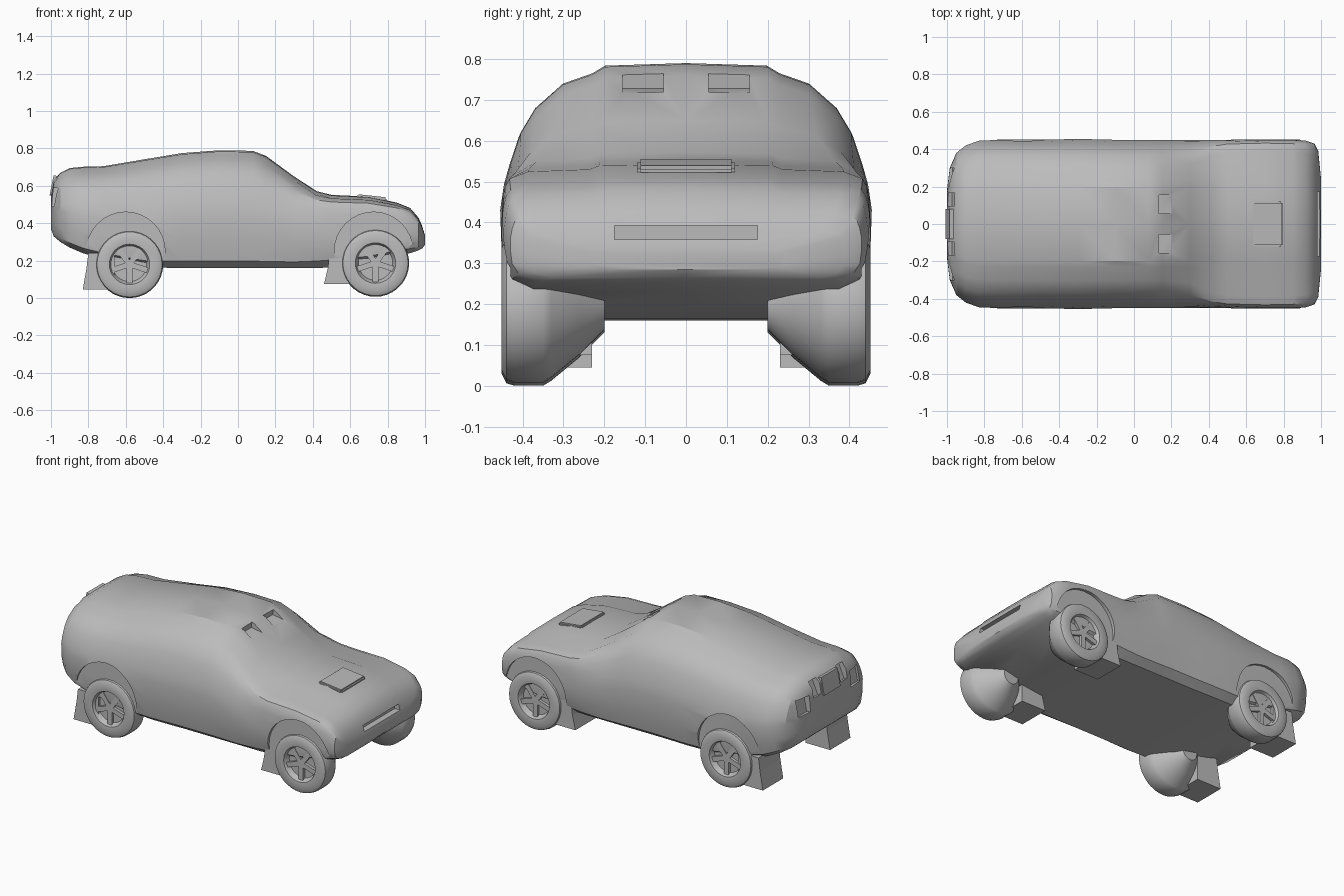
import bpy, bmesh, math
from mathutils import Matrix, Vector

cube = bpy.data.objects.get("Cube")
if cube:
    bpy.data.objects.remove(cube)

GREY = bpy.data.materials.new("plain grey")
GREY.use_nodes = True
tone = (0.5, 0.5, 0.5, 1)
GREY.diffuse_color = tone
GREY.node_tree.nodes["Principled BSDF"].inputs["Base Color"].default_value = tone


def finish(bm, name, smooth=30):
    """Turn a bmesh into a named, coloured object."""
    bmesh.ops.recalc_face_normals(bm, faces=bm.faces)
    mesh = bpy.data.meshes.new(name)
    bm.to_mesh(mesh)
    bm.free()
    obj = bpy.data.objects.new(name, mesh)
    bpy.context.collection.objects.link(obj)
    mesh.materials.append(GREY)
    if smooth:
        shade(obj, smooth)
    return obj


def shade(obj, angle):
    bpy.ops.object.select_all(action='DESELECT')
    obj.select_set(True)
    bpy.context.view_layer.objects.active = obj
    bpy.ops.object.shade_smooth_by_angle(angle=math.radians(angle))


def skin(bm, rings, closed=True):
    """Join consecutive rings of points with quads and cap both ends."""
    rows = [[bm.verts.new(p) for p in ring] for ring in rings]
    n = len(rows[0])
    for a, b in zip(rows, rows[1:]):
        for i in range(n):
            j = (i + 1) % n
            bm.faces.new((a[i], a[j], b[j], b[i]))
    bm.faces.new(rows[0])
    bm.faces.new(rows[-1])


def box(name, centre, size, tilt=0, smooth=0):
    bm = bmesh.new()
    mat = (Matrix.Translation(centre) @ Matrix.Rotation(tilt, 4, 'Y')
           @ Matrix.Diagonal((*size, 1)))
    bmesh.ops.create_cube(bm, size=1, matrix=mat)
    return finish(bm, name, smooth)


def cut(target, cutter):
    cutter.hide_render = True
    mod = target.modifiers.new("cut", 'BOOLEAN')
    mod.operation, mod.solver, mod.object = 'DIFFERENCE', 'EXACT', cutter
    bpy.context.view_layer.objects.active = target
    bpy.ops.object.modifier_apply(modifier=mod.name)
    bpy.data.objects.remove(cutter)


# Half cross-sections (height fraction, width fraction)
CABIN = [(0, 0), (0, .84), (.06, .95), (.22, .99), (.44, 1), (.54, .98), (.62, .95),
         (.73, .9), (.825, .82), (.92, .67), (.96, .51), (.99, .44), (1, 0)]
HOOD = [(0, 0), (0, .84), (.1, .95), (.25, .99), (.45, 1), (.6, 1), (.74, .99),
        (.84, .975), (.9, .95), (.95, .85), (.965, .52), (.99, .47), (1, 0)]

# Body stations: x, underside, top, half width, cabin share
STATIONS = [(-1, .37, .55, .18, 1), (-.985, .33, .63, .3, 1), (-.95, .3, .67, .38, 1),
            (-.9, .27, .695, .42, 1), (-.83, .24, .702, .445, 1), (-.72, .21, .705, .45, 1),
            (-.5, .165, .742, .45, 1), (-.3, .16, .775, .455, 1), (-.1, .16, .79, .45, 1),
            (.08, .16, .787, .45, 1), (.15, .16, .76, .45, 1), (.3, .16, .65, .45, .8),
            (.42, .16, .572, .45, .2), (.5, .165, .552, .45, 0), (.7, .19, .542, .455, 0),
            (.85, .225, .51, .452, 0), (.92, .24, .482, .445, 0), (.965, .255, .43, .43, 0),
            (.985, .265, .385, .39, 0), (1, .285, .335, .24, 0)]


def section(x, low, top, wide, share):
    half = []
    for (tc, yc), (th, yh) in zip(CABIN, HOOD):
        t, y = th + (tc - th) * share, yh + (yc - yh) * share
        half.append((x, y * wide, low + (top - low) * t))
    return half + [(px, -py, pz) for px, py, pz in half[-2:0:-1]]


bm = bmesh.new()
skin(bm, [section(*s) for s in STATIONS])
body = finish(bm, "body", 0)

# Shallow wheel arches
AXLES = {"rear": (-.58, .18, -.6, .25), "front": (.735, .187, .725, .25)}
SIDES = {"left": 1, "right": -1}
for x, z, ax, az in AXLES.values():
    for s in SIDES.values():
        bm = bmesh.new()
        place = Matrix.Translation((ax, s * .48, az)) @ Matrix.Rotation(math.pi / 2, 4, 'X')
        bmesh.ops.create_cone(bm, cap_ends=True, segments=32, radius1=.21, radius2=.21,
                              depth=.1, matrix=place)
        cut(body, finish(bm, "arch_cutter", 0))

# Grille slot, windscreen notches and tail recesses
cut(body, box("grille_cutter", (1, 0, .375), (.09, .35, .035)))
for s in SIDES.values():
    cut(body, box("notch_cutter", (.17, s * .105, .745), (.075, .1, .045), .15))
    cut(body, box("tail_cutter", (-.98, s * .13, .61), (.06, .07, .1), .4))
    cut(body, box("lamp_cutter", (-.985, s * .25, .54), (.05, .1, .1), .2))
shade(body, 28)

# Wheel profile (radius, distance from centre line)
TYRE = [(.03, .415), (.092, .415), (.108, .447), (.15, .452), (.174, .44), (.18, .42),
        (.18, .35), (.168, .33), (.11, .26), (.05, .2)]
STEPS = 36


def wheel(name, x, z, s):
    bm = bmesh.new()
    rings = []
    for r, y in TYRE:
        rings.append([(x + r * math.cos(a), s * y, z + r * math.sin(a))
                      for a in (math.tau * i / STEPS for i in range(STEPS))])
    skin(bm, rings)
    finish(bm, name + "_wheel", 35)
    # Five spokes meeting at a hub
    bm = bmesh.new()
    for k in range(5):
        spin = Matrix.Rotation(math.tau * k / 5 + math.pi / 2, 4, 'Y')
        mat = (Matrix.Translation((x, s * .42, z)) @ spin
               @ Matrix.Translation((.05, 0, 0)) @ Matrix.Diagonal((.1, .025, .03, 1)))
        bmesh.ops.create_cube(bm, size=1, matrix=mat)
    finish(bm, name + "_spokes", 0)


def flap(name, x0, x1, low, s):
    """Wedge hanging behind a wheel."""
    bm = bmesh.new()
    outline = [(x0, low), (x1 + .08, low), (x1 + .08, .24), (x0 + .03, .24), (x0 + .02, .16)]
    skin(bm, [[(px, s * y, pz) for px, pz in outline] for y in (.23, .43)])
    finish(bm, name + "_mud_flap", 0)


for side, s in SIDES.items():
    for end, (x, z, ax, az) in AXLES.items():
        wheel(f"{end}_{side}", x, z, s)
    flap("rear_" + side, -.83, -.74, .045, s)
    flap("front_" + side, .46, .55, .075, s)

# Raised hood panel
bm = bmesh.new()
place = Matrix.Translation((.715, 0, .535)) @ Matrix.Rotation(.11, 4, 'Y')
bmesh.ops.create_cube(bm, size=1, matrix=place @ Matrix.Diagonal((.16, .24, .024, 1)))
bmesh.ops.bevel(bm, geom=bm.edges[:], offset=.008, segments=2, affect='EDGES')
finish(bm, "hood_panel", 40)

# Tailgate plate
box("tailgate_plate", (-.985, 0, .6), (.024, .16, .11), .2)
